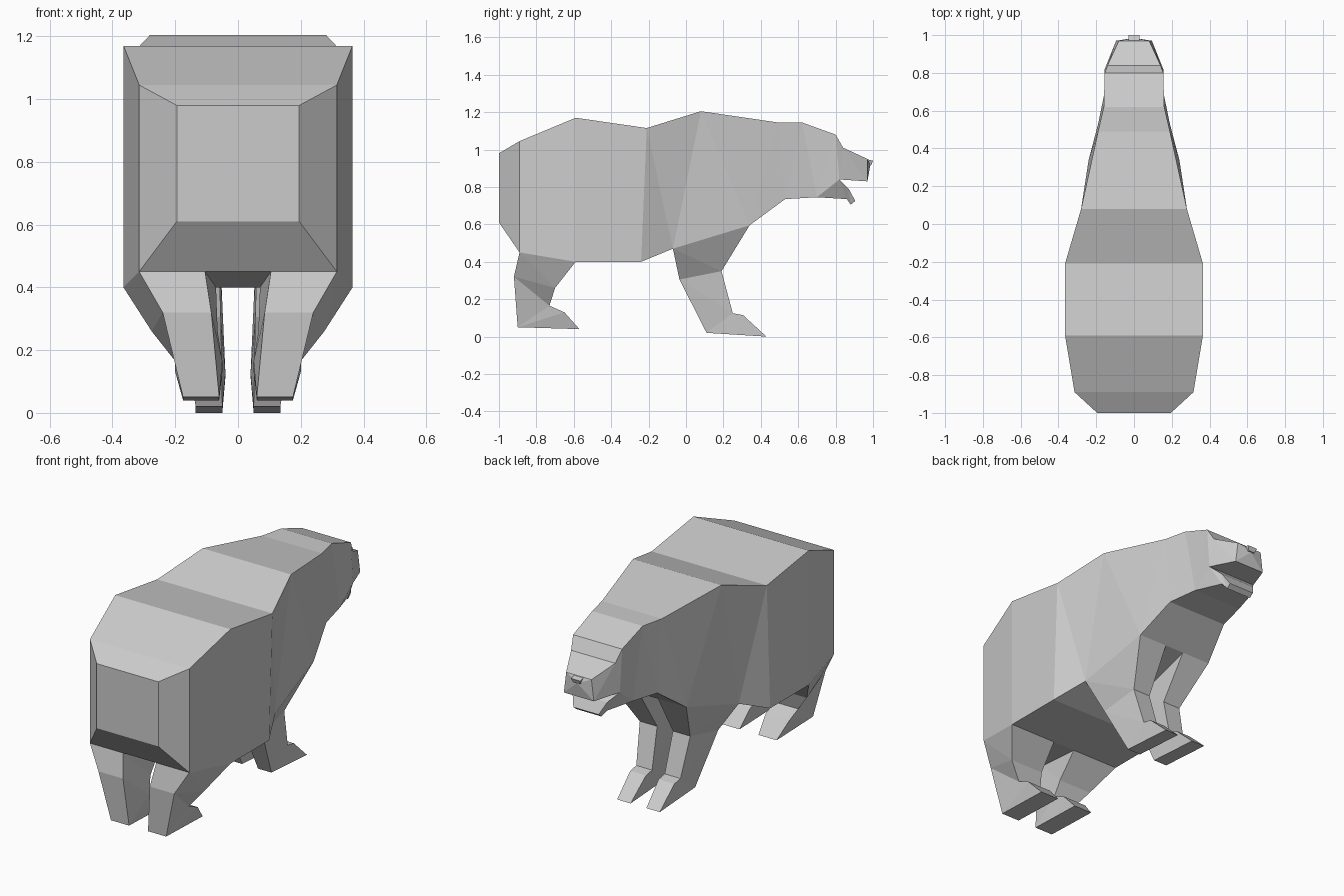
import bpy
import bmesh

cube = bpy.data.objects.get("Cube")
if cube:
    bpy.data.objects.remove(cube, do_unlink=True)

grey = bpy.data.materials.new("plain grey")
grey.use_nodes = True
COLOUR = (0.6, 0.6, 0.6, 1)
grey.diffuse_color = COLOUR
grey.node_tree.nodes["Principled BSDF"].inputs["Base Color"].default_value = COLOUR


def finish(name, bm):
    bmesh.ops.recalc_face_normals(bm, faces=bm.faces)
    mesh = bpy.data.meshes.new(name)
    bm.to_mesh(mesh)
    bm.free()
    mesh.materials.append(grey)
    obj = bpy.data.objects.new(name, mesh)
    bpy.context.collection.objects.link(obj)
    return obj


def loft(name, rings, mirror=False, tip=None):
    """Join four-cornered rings; each ring is two edges (x0, x1, y, z)."""
    bm = bmesh.new()
    loops = []
    for (a0, a1, ay, az), (b0, b1, by, bz) in rings:
        corners = ((a0, ay, az), (a1, ay, az), (b1, by, bz), (b0, by, bz))
        loops.append([bm.verts.new(c) for c in corners])
    for p, q in zip(loops, loops[1:]):
        bm.faces.new((p[0], p[1], q[1], q[0]))
        bm.faces.new((p[2], p[3], q[3], q[2]))
        # Sides are creased from the first edge to the next second edge
        for i, j in ((1, 2), (0, 3)):
            bm.faces.new((p[i], q[j], p[j]))
            bm.faces.new((p[i], q[i], q[j]))
    if not mirror:
        bm.faces.new(loops[0])
    end = bm.faces.new(loops[-1])
    if tip:
        centre = bmesh.ops.poke(bm, faces=[end])["verts"][0]
        centre.co = tip
    if mirror:
        for face in bm.faces:
            face.normal_update()
    obj = finish(name, bm)
    if mirror:
        obj.modifiers.new("mirror", "MIRROR").use_axis[0] = True
    return obj


def symmetric(rows):
    """Rows of (half width, y, z) for the top edge then the bottom edge."""
    return [((-tw, tw, ty, tz), (-bw, bw, by, bz))
            for tw, ty, tz, bw, by, bz in rows]


# Torso, neck and skull
loft("body", symmetric([
    (0.195, -1.0, 0.98, 0.195, -1.0, 0.61),
    (0.315, -0.89, 1.045, 0.315, -0.89, 0.45),
    (0.365, -0.59, 1.17, 0.365, -0.59, 0.40),
    (0.365, -0.21, 1.115, 0.365, -0.24, 0.40),
    (0.28, 0.08, 1.205, 0.285, -0.07, 0.47),
    (0.19, 0.49, 1.145, 0.24, 0.34, 0.595),
    (0.16, 0.62, 1.145, 0.19, 0.53, 0.735),
    (0.155, 0.80, 1.08, 0.155, 0.70, 0.745),
    (0.14, 0.84, 1.01, 0.155, 0.82, 0.84),
]))

# Muzzle, lower jaw and nose
loft("muzzle", symmetric([
    (0.14, 0.84, 1.01, 0.155, 0.82, 0.84),
    (0.08, 0.97, 0.95, 0.095, 0.97, 0.83),
]), tip=(0, 0.985, 0.915))
loft("lower_jaw", symmetric([
    (0.155, 0.82, 0.84, 0.155, 0.70, 0.745),
    (0.11, 0.87, 0.79, 0.10, 0.86, 0.735),
    (0.08, 0.905, 0.725, 0.08, 0.88, 0.705),
]))
loft("nose", symmetric([
    (0.03, 0.96, 0.95, 0.02, 0.96, 0.915),
    (0.03, 1.0, 0.94, 0.02, 0.99, 0.915),
]))

# Legs from hip to toe: back edge, then front edge
loft("hind_legs", [
    ((0.105, 0.315, -0.89, 0.45), (0.07, 0.365, -0.59, 0.40)),
    ((0.085, 0.24, -0.92, 0.32), (0.065, 0.275, -0.70, 0.26)),
    ((0.06, 0.175, -0.90, 0.05), (0.05, 0.20, -0.73, 0.165)),
    ((0.06, 0.175, -0.57, 0.04), (0.05, 0.20, -0.65, 0.13)),
], mirror=True)
loft("front_legs", [
    ((0.06, 0.285, -0.07, 0.47), (0.06, 0.24, 0.34, 0.595)),
    ((0.055, 0.18, -0.035, 0.305), (0.05, 0.16, 0.19, 0.35)),
    ((0.05, 0.135, 0.11, 0.02), (0.04, 0.14, 0.25, 0.125)),
    ((0.05, 0.135, 0.43, 0.0), (0.04, 0.14, 0.305, 0.115)),
], mirror=True)
